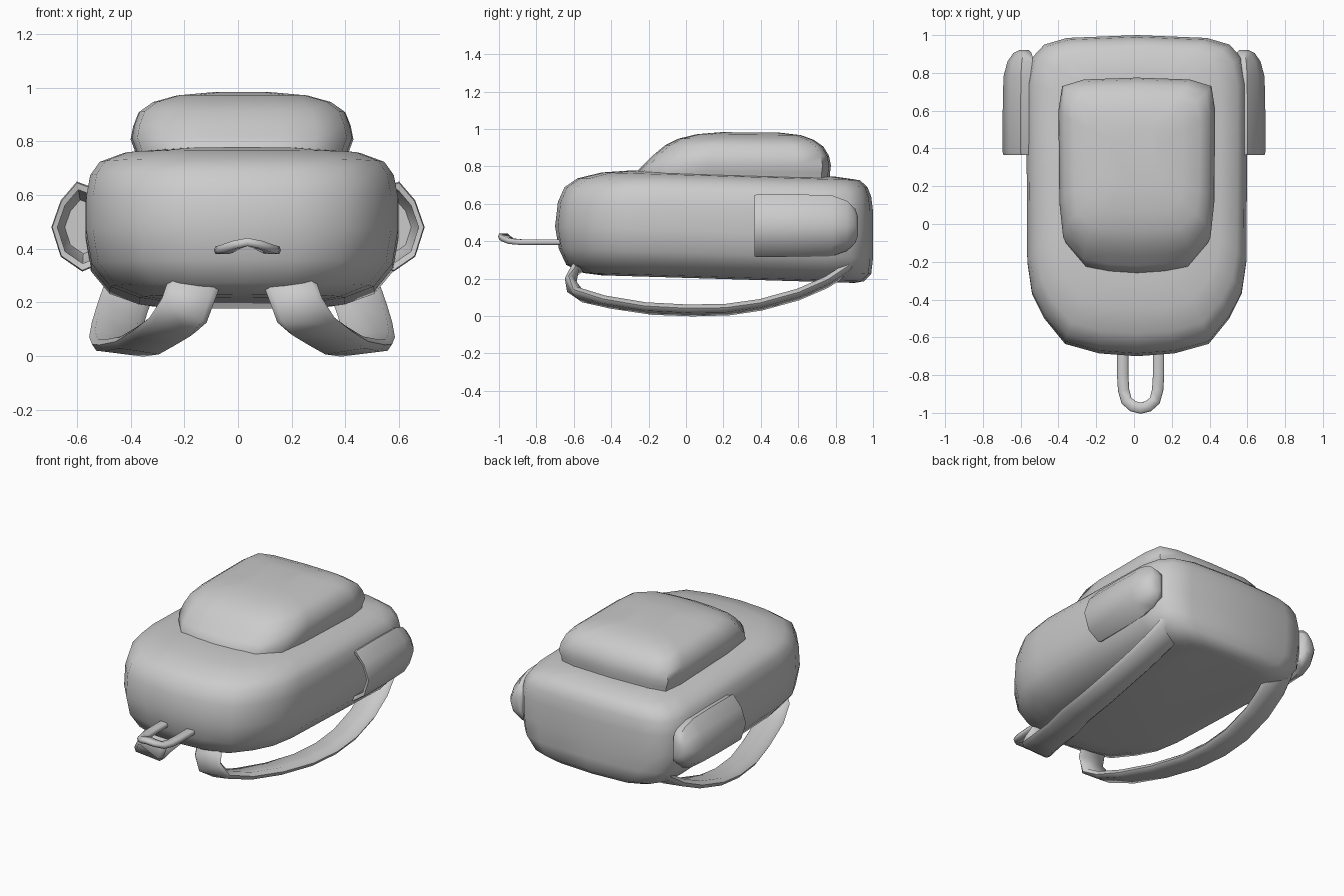
import bpy, bmesh, math
from mathutils import Vector

cube = bpy.data.objects.get("Cube")
if cube:
    bpy.data.objects.remove(cube, do_unlink=True)

grey = bpy.data.materials.new("grey fabric")
grey.use_nodes = True
grey.diffuse_color = (0.6, 0.6, 0.6, 1)
grey.node_tree.nodes["Principled BSDF"].inputs["Base Color"].default_value = (0.6, 0.6, 0.6, 1)

CENTRE = 0.015  # the bag sits slightly to its left


def loft(name, rings, angle=60):
    """Skin closed rings of points and cap both ends."""
    bm = bmesh.new()
    loops = [[bm.verts.new(p) for p in ring] for ring in rings]
    n = len(loops[0])
    for a, b in zip(loops, loops[1:]):
        for i in range(n):
            j = (i + 1) % n
            bm.faces.new((a[i], a[j], b[j], b[i]))
    bm.faces.new(loops[0][::-1])
    bm.faces.new(loops[-1])
    bmesh.ops.recalc_face_normals(bm, faces=bm.faces)
    mesh = bpy.data.meshes.new(name)
    bm.to_mesh(mesh)
    bm.free()
    mesh.materials.append(grey)
    obj = bpy.data.objects.new(name, mesh)
    bpy.context.collection.objects.link(obj)
    bpy.ops.object.select_all(action='DESELECT')
    obj.select_set(True)
    bpy.context.view_layer.objects.active = obj
    bpy.ops.object.shade_smooth_by_angle(angle=math.radians(angle))
    return obj


def cushion(name, half, levels, mid, tilt):
    """Stack a mirrored outline; each level is (z, side, front, back inset)."""
    outline = half + [(-x, y) for x, y in half[-2:0:-1]]
    wide = max(x for x, y in half)
    front, back = mid - half[0][1], half[-1][1] - mid
    rings = []
    for z, side, f, b in levels:
        ring = []
        for x, y in outline:
            d = y - mid
            d *= 1 - (f / front if d < 0 else b / back)
            ring.append((CENTRE + x * (1 - side / wide), mid + d, z - tilt * d))
        rings.append(ring)
    return loft(name, rings)


def band(name, path, width, thick, side):
    """Sweep a soft flat strip along a path; side(i) gives its width direction."""
    section = [(-1, 0), (-.8, 1), (.8, 1), (1, 0), (.8, -1), (-.8, -1)]
    pts = [Vector(p) for p in path]
    rings = []
    for i, p in enumerate(pts):
        t = (pts[min(i + 1, len(pts) - 1)] - pts[max(i - 1, 0)]).normalized()
        s = side(i, t)
        s = (s - t * s.dot(t)).normalized()
        n = t.cross(s)
        rings.append([p + s * u * width / 2 + n * v * thick / 2 for u, v in section])
    return loft(name, rings, 75)


# Main bag
cushion("main_bag",
        [(0, -.7), (.2, -.685), (.38, -.635), (.49, -.5), (.555, -.37), (.58, -.2),
         (.583, .3), (.583, .75), (.555, .88), (.49, .95), (.37, .985), (0, 1)],
        [(.195, .28, .25, .1), (.205, .2, .15, .05), (.245, .09, .06, .01),
         (.33, .02, .02, 0), (.45, 0, 0, 0), (.58, 0, .015, 0), (.66, .015, .05, .01),
         (.71, .05, .12, .03), (.745, .14, .25, .07), (.76, .3, .4, .2)], .3, .03)

# Padded pocket on top
cushion("top_pocket",
        [(0, -.26), (.15, -.25), (.28, -.225), (.39, -.1), (.41, .1),
         (.415, .6), (.395, .73), (.28, .765), (0, .775)],
        [(.7, .03, 0, .01), (.77, .015, 0, .005), (.81, 0, .04, 0), (.86, .01, .09, .01),
         (.91, .03, .15, .04), (.945, .08, .22, .09), (.97, .17, .32, .16),
         (.982, .3, .45, .27)], .3, .01)

# Open side pockets: inner wall first, round the rim, then the outer shell
profile = [(-.05, .14), (.03, .17), (.09, .1), (.125, 0), (.09, -.11), (.01, -.165), (-.05, -.14)]
shell = [(.8, .6), (.72, .8), (.37, .82), (.365, .97), (.38, 1), (.6, 1), (.78, .97),
         (.86, .8), (.905, .55), (.92, .3)]
for label, sign in (("left", 1), ("right", -1)):
    loft(label + "_side_pocket",
         [[(sign * (.57 + u * s), y, .48 + v * s) for u, v in profile] for y, s in shell], 50)

# Shoulder straps hanging beneath the bag
strap = [(.17, -.54, .29), (.19, -.6, .24), (.215, -.62, .17), (.26, -.57, .115),
         (.32, -.42, .075), (.38, -.2, .04), (.44, .02, .03), (.465, .22, .034),
         (.475, .4, .06), (.465, .6, .115), (.445, .75, .18), (.42, .86, .25), (.41, .89, .31)]
for label, sign in (("left", 1), ("right", -1)):
    band(label + "_shoulder_strap",
         [(CENTRE + sign * x, y, z) for x, y, z in strap], .19, .045,
         lambda i, t: Vector((sign, 0, .12)))

# Carrying loop at the front
arm = [(.095, -.66, .395), (.095, -.8, .395), (.09, -.88, .395), (.075, -.935, .4),
       (.04, -.965, .415)]
loop = arm + [(0, -.975, .425)] + [(-x, y, z) for x, y, z in arm[::-1]]
band("carry_loop", [(.035 + x, y, z) for x, y, z in loop], .06, .03,
     lambda i, t: Vector((t.y, -t.x, 0)))
